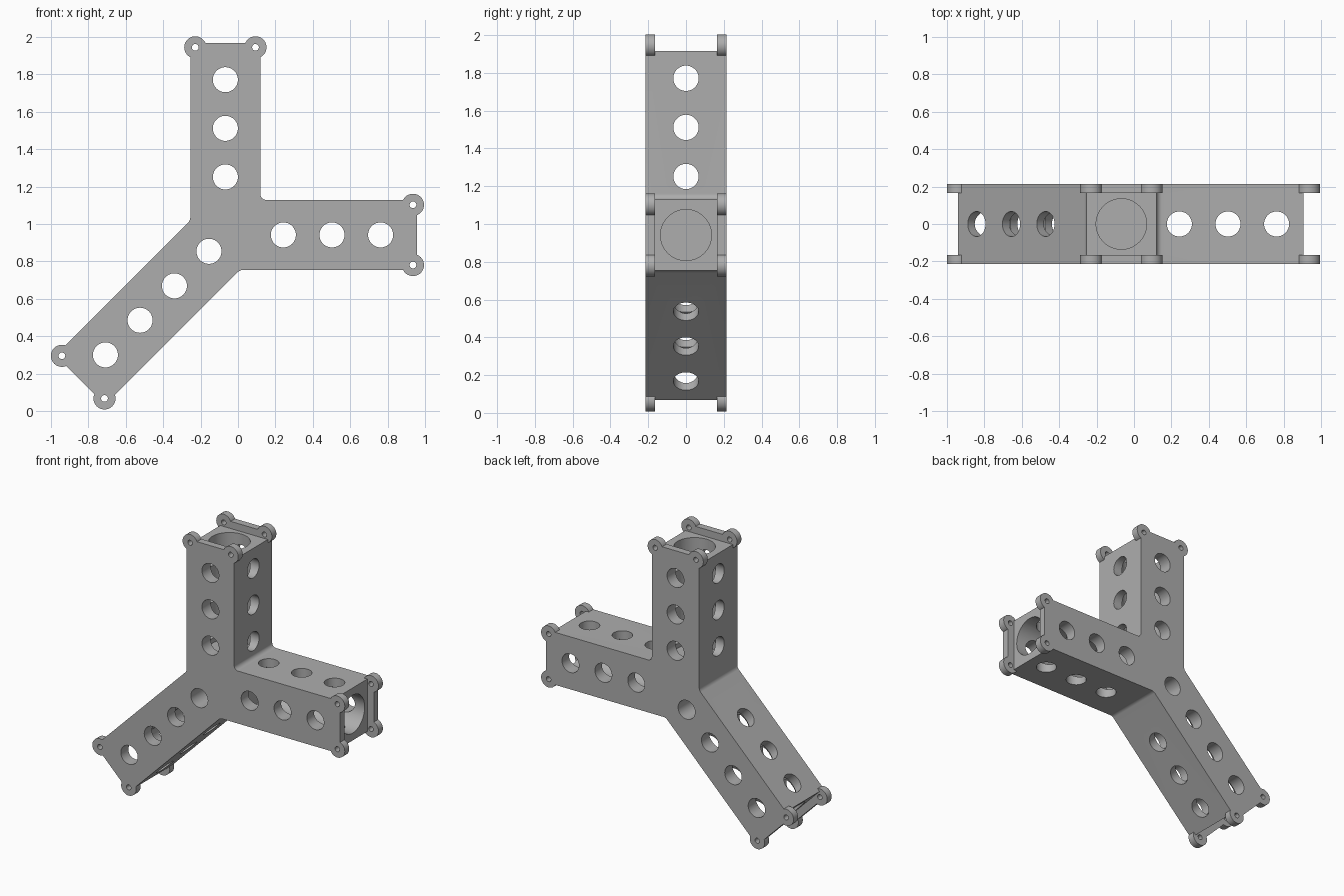
import bpy, bmesh, math
from mathutils import Matrix, Vector

old = bpy.data.objects.get("Cube")
if old:
    bpy.data.objects.remove(old, do_unlink=True)

CENTER = Vector((-0.0675, 0, 0.9415))
HALF_W, HALF_D, LIP = 0.1875, 0.215, 0.165      # arm half width, half depth, inner face of end lips
HOLE_R, BORE_R, EAR_R, PIN_R = 0.067, 0.135, 0.059, 0.018
EAR_OFFSET = 0.161
DIAG = math.sqrt(0.5)

# arm direction, distance to the lip end, side hole distances, extra front hole distances
ARMS = [
    (Vector((0, 0, 1)), 1.025, (0.31, 0.57, 0.83), ()),
    (Vector((1, 0, 0)), 1.025, (0.31, 0.57, 0.83), ()),
    (Vector((-DIAG, 0, -DIAG)), 1.097, (0.385, 0.645, 0.907), (0.124,)),
]

grey = bpy.data.materials.new("plain_grey")
grey.use_nodes = True
grey.diffuse_color = (0.42, 0.42, 0.42, 1)
grey.node_tree.nodes["Principled BSDF"].inputs["Base Color"].default_value = grey.diffuse_color


def make_object(name, bm):
    bmesh.ops.recalc_face_normals(bm, faces=bm.faces)
    mesh = bpy.data.meshes.new(name)
    bm.to_mesh(mesh)
    bm.free()
    mesh.materials.append(grey)
    obj = bpy.data.objects.new(name, mesh)
    bpy.context.collection.objects.link(obj)
    return obj


def cylinder(frame, pos, axis, radius, length, segments=48):
    bm = bmesh.new()
    turn = Vector(axis).to_track_quat('Z', 'Y').to_matrix().to_4x4()
    bmesh.ops.create_cone(bm, cap_ends=True, segments=segments, radius1=radius, radius2=radius,
                          depth=length, matrix=frame @ Matrix.Translation(pos) @ turn)
    return make_object("tool", bm)


def box(frame, pos, size):
    bm = bmesh.new()
    bmesh.ops.create_cube(bm, size=1, matrix=frame @ Matrix.Translation(pos) @ Matrix.Diagonal((*size, 1)))
    return make_object("tool", bm)


def combine(target, tool, operation='DIFFERENCE'):
    mod = target.modifiers.new("combine", 'BOOLEAN')
    mod.operation, mod.solver, mod.object = operation, 'EXACT', tool
    with bpy.context.temp_override(object=target, active_object=target):
        bpy.ops.object.modifier_apply(modifier=mod.name)
    bpy.data.objects.remove(tool, do_unlink=True)


def fillet(prev, corner, nxt, radius, steps=8):
    """Arc that rounds one corner of the outline."""
    a, b = (prev - corner).normalized(), (nxt - corner).normalized()
    half = a.angle(b) / 2
    mid = corner + (a + b).normalized() * (radius / math.sin(half))
    start = corner + a * (radius / math.tan(half)) - mid
    end = corner + b * (radius / math.tan(half)) - mid
    return [mid + start.lerp(end, i / steps).normalized() * radius for i in range(steps + 1)]


# Body: three-armed outline with rounded inner corners, extruded through the depth
def arm_end(direction, length):
    side = direction.cross(Vector((0, 1, 0))) * HALF_W
    return [direction * length - side, direction * length + side]


top, right, low = [arm_end(a[0], a[1]) for a in ARMS]
k = HALF_W * math.tan(math.pi / 8)
corners = [(top[0], 0), (top[1], 0), (Vector((-HALF_W, 0, k)), 0.04),
           (low[0], 0), (low[1], 0), (Vector((k, 0, -HALF_W)), 0.04),
           (right[0], 0), (right[1], 0), (Vector((HALF_W, 0, HALF_W)), 0.03)]
outline = []
for i, (p, r) in enumerate(corners):
    if r:
        outline += fillet(corners[i - 1][0], p, corners[(i + 1) % len(corners)][0], r)
    else:
        outline.append(p)
bm = bmesh.new()
face = bm.faces.new([bm.verts.new(CENTER + p - Vector((0, HALF_D, 0))) for p in outline])
grown = bmesh.ops.extrude_face_region(bm, geom=[face])
bmesh.ops.translate(bm, vec=(0, 2 * HALF_D, 0),
                    verts=[v for v in grown["geom"] if isinstance(v, bmesh.types.BMVert)])
bracket = make_object("three_way_bracket", bm)

for direction, length, holes, front_holes in ARMS:
    # Local frame: x along the arm, y through the depth, z across the arm
    y_axis = Vector((0, 1, 0))
    side = direction.cross(y_axis)
    frame = Matrix.Translation(CENTER) @ Matrix((direction, y_axis, side)).transposed().to_4x4()
    core_end, ear_at = length - 0.051, length - 0.022

    # Recessed end between the two lips
    combine(bracket, box(frame, (core_end + 0.1, 0, 0), (0.2, 2 * LIP, 0.6)))

    # Round ears at the four corners, with pin holes
    for s in (-EAR_OFFSET, EAR_OFFSET):
        for y in (-1, 1):
            ear = cylinder(frame, (ear_at, y * (LIP + HALF_D) / 2, s), (0, 1, 0), EAR_R, HALF_D - LIP)
            combine(bracket, ear, 'UNION')
        combine(bracket, cylinder(frame, (ear_at, 0, s), (0, 1, 0), PIN_R, 1, 24))

    # Bore down the arm
    floor = 0.21
    combine(bracket, cylinder(frame, ((floor + 1.3) / 2, 0, 0), (1, 0, 0), BORE_R, 1.3 - floor, 64))

    # Cross holes through the depth and across the arm
    for d in holes + front_holes:
        combine(bracket, cylinder(frame, (d, 0, 0), (0, 1, 0), HOLE_R, 1))
    for d in holes:
        combine(bracket, cylinder(frame, (d, 0, 0), (0, 0, 1), HOLE_R, 0.5))

bpy.ops.object.select_all(action='DESELECT')
bracket.select_set(True)
bpy.context.view_layer.objects.active = bracket
bpy.ops.object.shade_smooth_by_angle(angle=math.radians(30))
